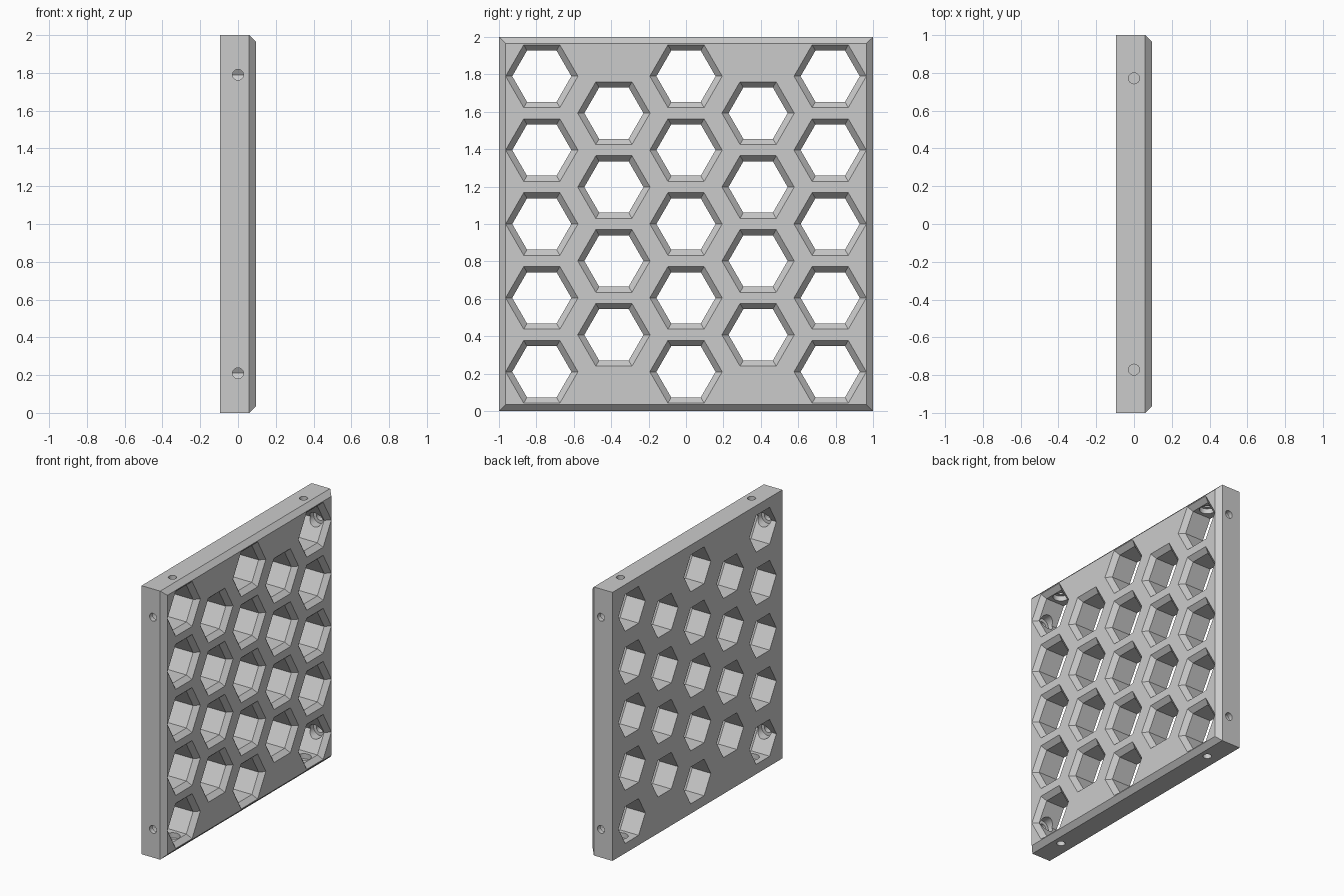
import bpy, bmesh, math
from mathutils import Matrix, Vector

old = bpy.data.objects.get("Cube")
if old:
    bpy.data.objects.remove(old, do_unlink=True)

HALF_T, BEVEL = 0.094, 0.035           # half thickness, edge chamfer
COL, ROW = 0.3855, 0.395               # cell spacing
CELL_R, CELL_RIM = 0.158, 0.1935       # hexagon radius at wall and at rim
HOLE_R, HEAD_R, SEAT = 0.029, 0.053, 0.965

grey = bpy.data.materials.new("light grey")
grey.use_nodes = True
grey.diffuse_color = (0.6, 0.6, 0.6, 1)
grey.node_tree.nodes["Principled BSDF"].inputs["Base Color"].default_value = (0.6, 0.6, 0.6, 1)


def make_object(name, bm):
    bmesh.ops.recalc_face_normals(bm, faces=bm.faces)
    mesh = bpy.data.meshes.new(name)
    bm.to_mesh(mesh)
    bm.free()
    obj = bpy.data.objects.new(name, mesh)
    bpy.context.collection.objects.link(obj)
    mesh.materials.append(grey)
    return obj


def loft(bm, rings):
    """Close a solid through matching rings of points."""
    rings = [[bm.verts.new(p) for p in ring] for ring in rings]
    for a, b in zip(rings, rings[1:]):
        for i in range(len(a)):
            j = (i + 1) % len(a)
            bm.faces.new((a[i], a[j], b[j], b[i]))
    bm.faces.new(rings[0][::-1])
    bm.faces.new(rings[-1])


def ring(x, y, z, radius, sides):
    """Regular polygon facing x."""
    steps = [math.tau * i / sides for i in range(sides)]
    return [Vector((x, y + radius * math.cos(a), z + radius * math.sin(a))) for a in steps]


def square(x, half):
    return [Vector((x, y * half, 1 + z * half)) for y, z in ((-1, -1), (1, -1), (1, 1), (-1, 1))]


def cut(target, cutter):
    mod = target.modifiers.new("cut", "BOOLEAN")
    mod.operation, mod.solver, mod.object = "DIFFERENCE", "EXACT", cutter
    bpy.context.view_layer.objects.active = target
    bpy.ops.object.modifier_apply(modifier=mod.name)
    bpy.data.objects.remove(cutter, do_unlink=True)


# Square panel, chamfered around the +x face
bm = bmesh.new()
loft(bm, [square(-HALF_T, 1), square(HALF_T - BEVEL, 1), square(HALF_T, 1 - BEVEL)])
panel = make_object("honeycomb_panel", bm)

# Staggered hexagonal cells with flared rims
bm = bmesh.new()
flare = CELL_RIM - CELL_R
for col in range(-2, 3):
    count = 4 if col % 2 else 5
    for row in range(count):
        y, z = col * COL, 1 + (row - (count - 1) / 2) * ROW
        loft(bm, [ring(-0.2, y, z, CELL_R, 6),
                  ring(HALF_T - BEVEL, y, z, CELL_R, 6),
                  ring(HALF_T + BEVEL, y, z, CELL_RIM + flare, 6)])
cut(panel, make_object("cell_cutter", bm))

# Counterbored screw holes from every edge into the four corner cells
bm = bmesh.new()
for side in range(4):
    turn = Matrix.Translation((0, 0, 1)) @ Matrix.Rotation(side * math.pi / 2, 4, "X")
    for s in (-1, 1):
        # Holes in the side edges line up with rows, those above and below with columns
        across = s * (2 * COL if side % 2 else 2 * ROW)
        profile = ((0.84, HEAD_R), (SEAT, HEAD_R), (SEAT, HOLE_R), (1.05, HOLE_R))
        to_y = Matrix.Rotation(math.pi / 2, 4, "Z")
        place = turn @ Matrix.Translation((0, 0, across)) @ to_y
        loft(bm, [[place @ p for p in ring(d, 0, 0, r, 24)] for d, r in profile])
cut(panel, make_object("screw_cutter", bm))

# Smooth bores, crisp edges elsewhere
panel.select_set(True)
bpy.context.view_layer.objects.active = panel
bpy.ops.object.shade_smooth_by_angle(angle=math.radians(25))
